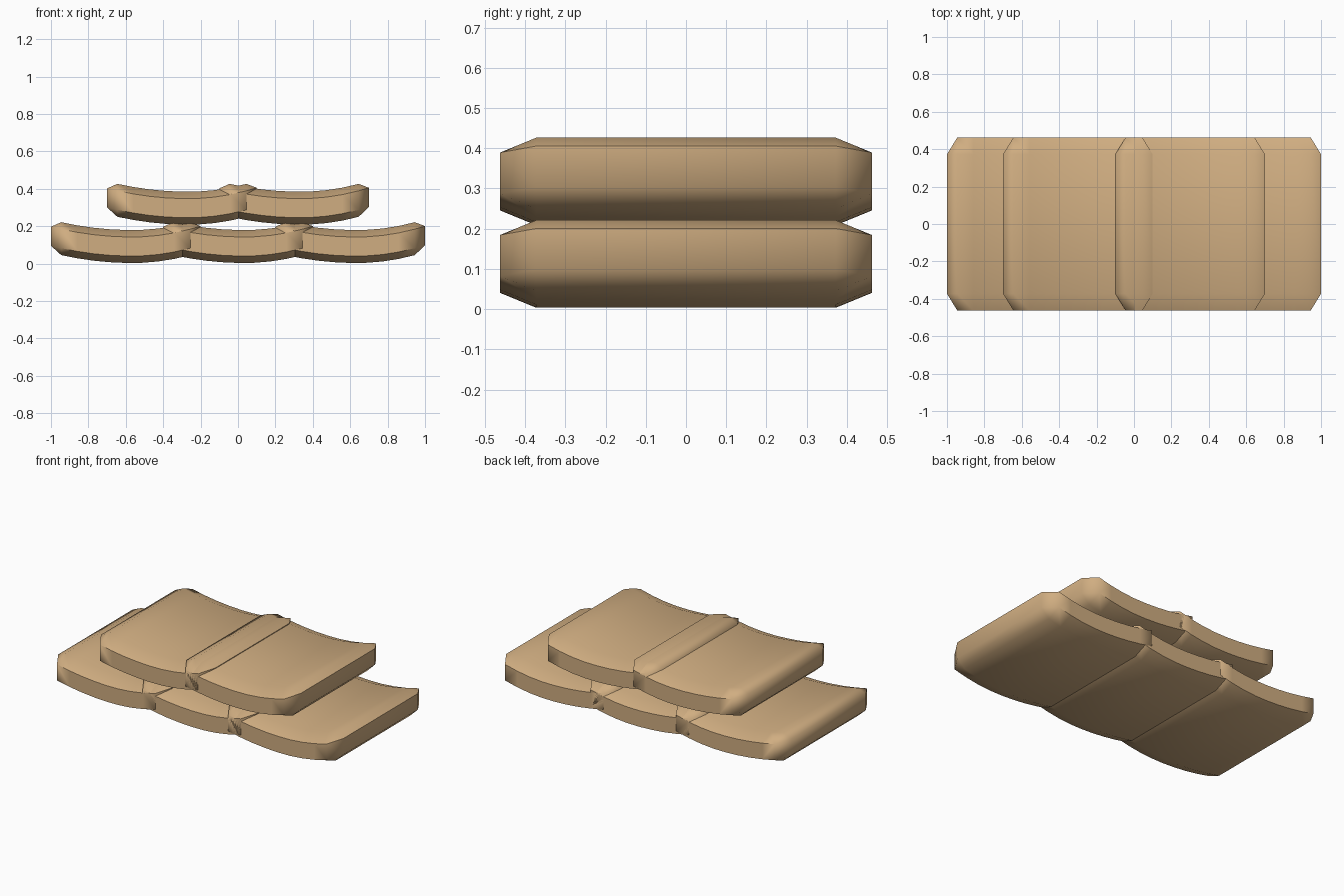
import bpy, bmesh, math
from mathutils import Vector

cube = bpy.data.objects.get("Cube")
if cube:
    bpy.data.objects.remove(cube, do_unlink=True)

# One cloth colour for every bag
tan = bpy.data.materials.new("tan_cloth")
tan.use_nodes = True
colour = (0.63, 0.42, 0.22, 1)
tan.diffuse_color = colour
bsdf = tan.node_tree.nodes["Principled BSDF"]
bsdf.inputs["Base Color"].default_value = colour
bsdf.inputs["Roughness"].default_value = 0.9

HALF = Vector((0.4, 0.4625, 0.088))      # half size of a bag
CUT = Vector((0.055, 0.09, 0.037))       # chamfer along each axis
SAG, LOW, SLICES = 0.042, 0.035, 8       # sag depth, lowest x, bend segments


def sag(x):
    reach = HALF.x - CUT.x
    reach += -LOW if x > LOW else LOW
    return SAG * ((x - LOW) / reach) ** 2


def make_bag(name, x, z):
    bm = bmesh.new()
    # Chamfered block: each corner gives one point on each of three faces
    for sx in (-1, 1):
        for sy in (-1, 1):
            for sz in (-1, 1):
                for axis in range(3):
                    p = HALF - CUT
                    p[axis] = HALF[axis]
                    bm.verts.new((p.x * sx, p.y * sy, p.z * sz))
    bmesh.ops.convex_hull(bm, input=bm.verts[:])
    bmesh.ops.dissolve_limit(bm, angle_limit=math.radians(1),
                             verts=bm.verts[:], edges=bm.edges[:])
    # Slice along the length, then sag the middle
    span = HALF.x - CUT.x
    for i in range(1, SLICES):
        bmesh.ops.bisect_plane(
            bm, geom=bm.verts[:] + bm.edges[:] + bm.faces[:],
            plane_co=(-span + 2 * span * i / SLICES, 0, 0), plane_no=(1, 0, 0))
    for v in bm.verts:
        v.co.z += HALF.z + sag(v.co.x)
    bmesh.ops.recalc_face_normals(bm, faces=bm.faces[:])
    mesh = bpy.data.meshes.new(name)
    bm.to_mesh(mesh)
    bm.free()
    mesh.materials.append(tan)
    bag = bpy.data.objects.new(name, mesh)
    bag.location = (x, 0, z)
    bpy.context.collection.objects.link(bag)
    bpy.ops.object.select_all(action='DESELECT')
    bag.select_set(True)
    bpy.context.view_layer.objects.active = bag
    bpy.ops.object.shade_smooth_by_angle(angle=math.radians(62))


# Three bags below, two on top, ends overlapping
for side, x in (("right", -0.6), ("middle", 0), ("left", 0.6)):
    make_bag("lower_bag_" + side, x, 0.003)
for side, x in (("right", -0.3), ("left", 0.3)):
    make_bag("upper_bag_" + side, x, 0.208)
